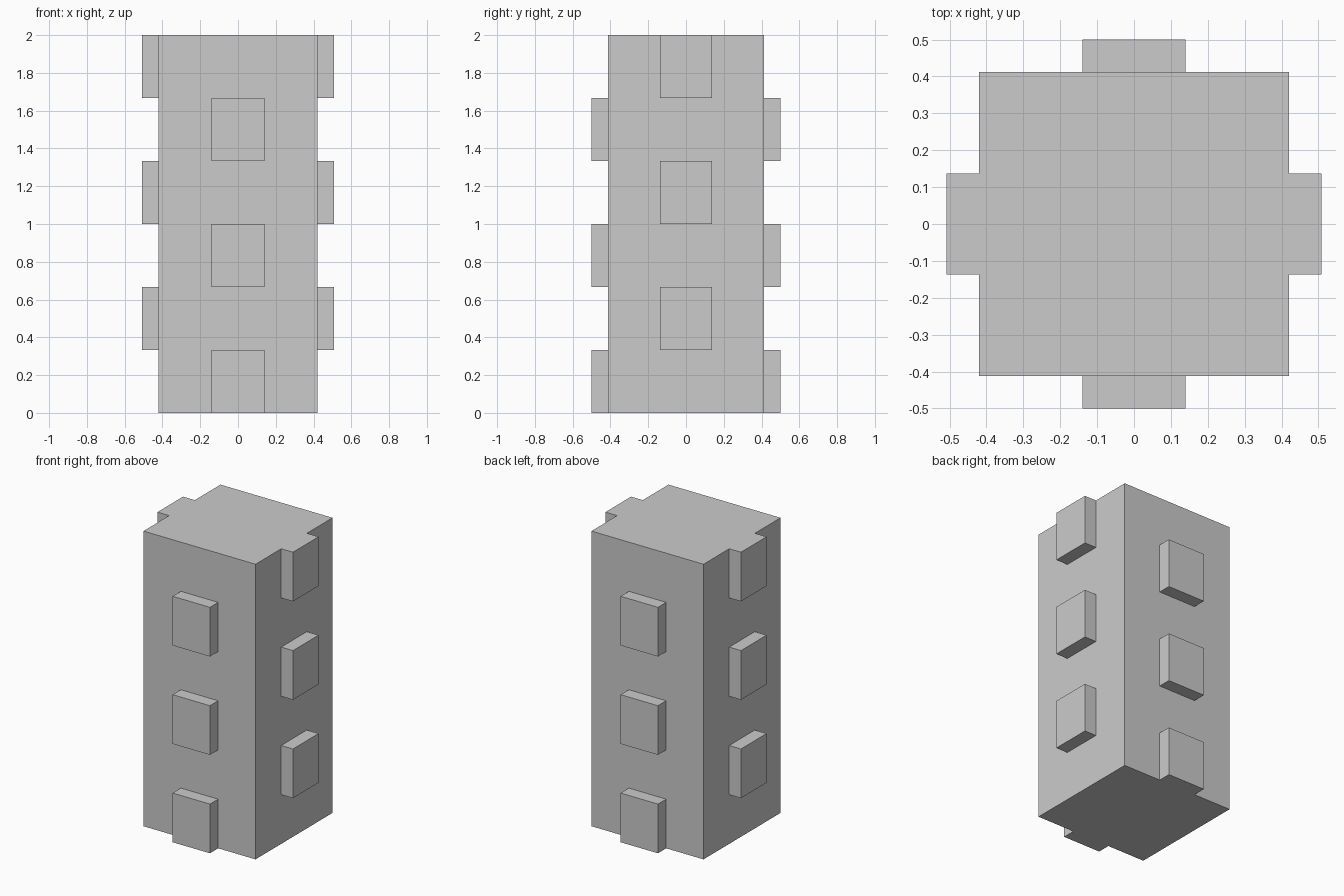
import bpy, bmesh
from mathutils import Vector

if "Cube" in bpy.data.objects:
    bpy.data.objects.remove(bpy.data.objects["Cube"])

HX, HY, H = 0.42, 0.412, 2.0        # core half sizes and height
BX, BY = 0.14, 0.137                # half widths of the blocks
OUT = 0.088                         # how far blocks stand out
ROW = H / 6                         # six rows of alternating blocks

# Square column core
bm = bmesh.new()
bmesh.ops.create_cube(bm, size=1)
for v in bm.verts:
    v.co = Vector((v.co.x * 2 * HX, v.co.y * 2 * HY, (v.co.z + 0.5) * H))


def cut(co, no):
    bmesh.ops.bisect_plane(bm, geom=bm.verts[:] + bm.edges[:] + bm.faces[:],
                           plane_co=co, plane_no=no)


# Cut the outlines of the blocks into the core
for s in (-1, 1):
    cut((s * BX, 0, 0), (1, 0, 0))
    cut((0, s * BY, 0), (0, 1, 0))
for i in range(1, 6):
    cut((0, 0, i * ROW), (0, 0, 1))


# Even rows stand out at front and back, odd rows at the sides
def is_block(f):
    c = f.calc_center_median()
    row = int(c.z / ROW)
    if abs(f.normal.y) > 0.9:
        return abs(c.x) < BX and row % 2 == 0
    if abs(f.normal.x) > 0.9:
        return abs(c.y) < BY and row % 2 == 1
    return False


bm.normal_update()
for f in [f for f in bm.faces if is_block(f)]:
    n = f.normal.copy()
    res = bmesh.ops.extrude_face_region(bm, geom=[f])
    bmesh.ops.translate(bm, vec=n * OUT,
                        verts=[g for g in res["geom"] if isinstance(g, bmesh.types.BMVert)])
    if f.is_valid:
        bm.faces.remove(f)

# Merge flat areas back into clean faces
bmesh.ops.recalc_face_normals(bm, faces=bm.faces[:])
bmesh.ops.triangulate(bm, faces=[f for f in bm.faces if len(f.verts) > 4])
bmesh.ops.dissolve_limit(bm, angle_limit=0.01, verts=bm.verts[:], edges=bm.edges[:])

mesh = bpy.data.meshes.new("studded_column")
bm.to_mesh(mesh)
bm.free()
bpy.context.collection.objects.link(bpy.data.objects.new("studded_column", mesh))
